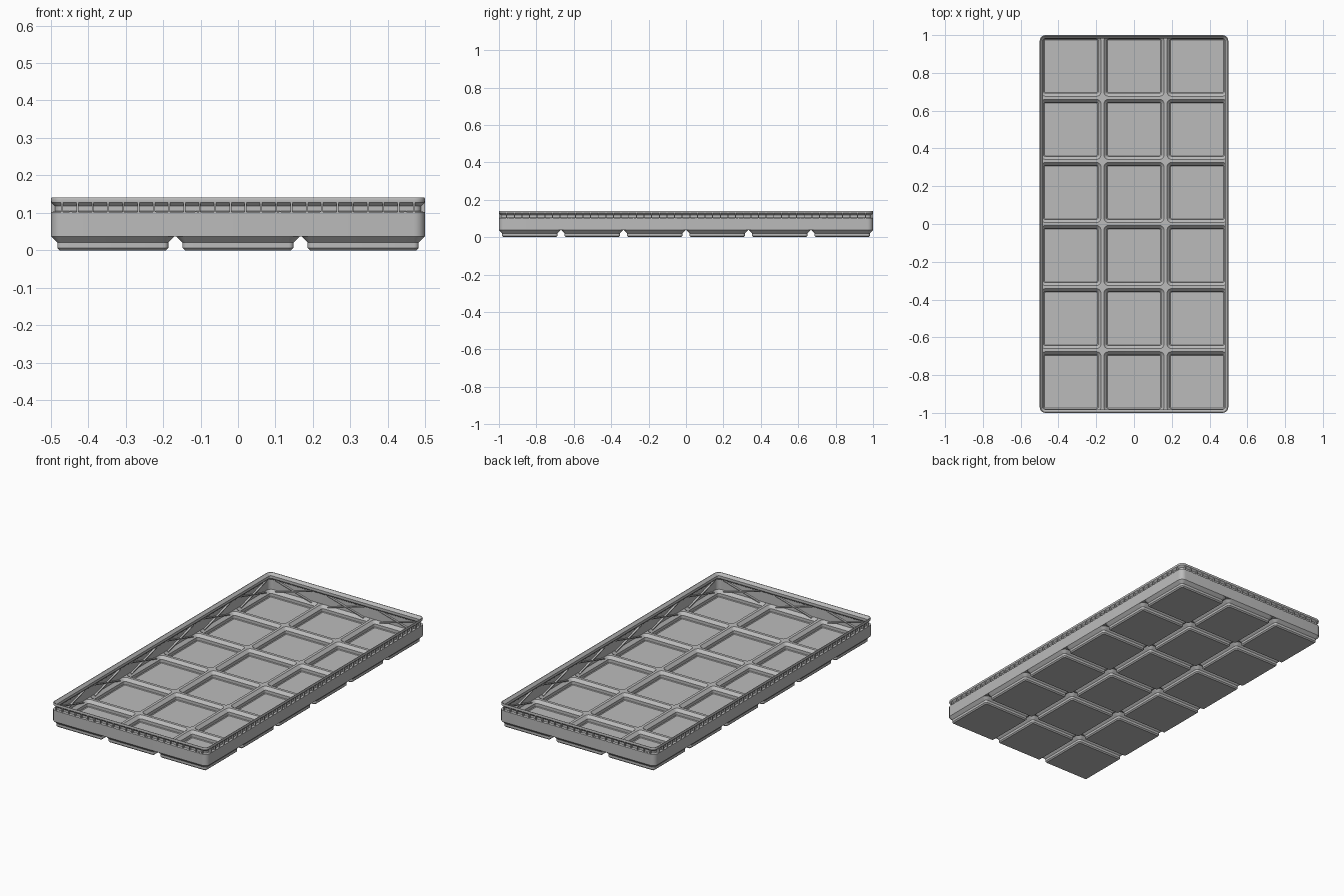
import bpy, bmesh, math
from mathutils import Vector, Matrix

if "Cube" in bpy.data.objects:
    bpy.data.objects.remove(bpy.data.objects["Cube"])

PITCH = 0.334          # cell spacing
COLS, ROWS = 3, 6
HX, HY = 0.499, 1.0    # half width and half length of the tray
SEG = 6                # segments per rounded corner

grey = bpy.data.materials.new("light grey plastic")
grey.diffuse_color = (0.5, 0.5, 0.5, 1)
grey.use_nodes = True
grey.node_tree.nodes["Principled BSDF"].inputs["Base Color"].default_value = grey.diffuse_color


def ring(cx, cy, hx, hy, r, z):
    """Counter-clockwise rounded rectangle with its corner signs."""
    pts = []
    for q, (sx, sy) in enumerate([(1, 1), (-1, 1), (-1, -1), (1, -1)]):
        for i in range(SEG + 1):
            a = math.pi / 2 * (q + i / SEG)
            pts.append((Vector((cx + sx * (hx - r) + r * math.cos(a),
                                cy + sy * (hy - r) + r * math.sin(a), z)), sx, sy))
    return pts


def loft(bm, rings, cap=False, closed=False):
    """Skin a row of rings, optionally capping the last or joining it to the first."""
    vs = [[bm.verts.new(p) for p in r] for r in rings]
    pairs = list(zip(vs, vs[1:])) + ([(vs[-1], vs[0])] if closed else [])
    n = len(vs[0])
    for a, b in pairs:
        for i in range(n):
            j = (i + 1) % n
            bm.faces.new((a[i], a[j], b[j], b[i]))
    if cap:
        bm.faces.new(vs[-1])


def finish(bm, name):
    bmesh.ops.remove_doubles(bm, verts=bm.verts, dist=1e-5)
    bmesh.ops.dissolve_degenerate(bm, edges=bm.edges, dist=1e-6)
    me = bpy.data.meshes.new(name)
    bm.to_mesh(me)
    bm.free()
    me.materials.append(grey)
    ob = bpy.data.objects.new(name, me)
    bpy.context.collection.objects.link(ob)
    bpy.ops.object.select_all(action='DESELECT')
    ob.select_set(True)
    bpy.context.view_layer.objects.active = ob
    bpy.ops.object.shade_smooth_by_angle(angle=math.radians(30))
    return ob


def cells():
    for c in range(COLS):
        for r in range(ROWS):
            yield c, r, (c - (COLS - 1) / 2) * PITCH, (r - (ROWS - 1) / 2) * PITCH


def pocket(bm, c, r, cx, cy, profile, edge):
    """One cell skin: square lattice border, then stepped rings down to a cap."""
    rings = [[p for p, _, _ in ring(cx, cy, h, h, rad, z)] for h, rad, z in profile]
    h, rad, z = profile[0]
    border = []
    for p, sx, sy in ring(cx, cy, h, h, rad, z):
        end_x = c == (COLS - 1 if sx > 0 else 0)
        end_y = r == (ROWS - 1 if sy > 0 else 0)
        if not (end_x and end_y):      # only the tray corners stay rounded
            p = Vector((sx * (HX - edge) if end_x else cx + sx * PITCH / 2,
                        sy * (HY - edge) if end_y else cy + sy * PITCH / 2, z))
        border.append(p)
    loft(bm, [border] + rings, cap=True)


# stepped feet: (half size, corner radius, height)
FOOT = [(0.165, 0.030, 0.0377), (0.148, 0.013, 0.0207),
        (0.148, 0.013, 0.0064), (0.1415, 0.0064, 0.0)]
# hollow inside each foot
HOLLOW = [(0.159, 0.024, 0.043), (0.1435, 0.010, 0.027),
          (0.1435, 0.010, 0.010), (0.1400, 0.007, 0.0065)]

bm = bmesh.new()
for cell in cells():
    pocket(bm, *cell, FOOT, 0.0)
bm_in = bmesh.new()
for cell in cells():
    pocket(bm_in, *cell, HOLLOW, 0.006)
bmesh.ops.reverse_faces(bm, faces=bm.faces) if sum(f.normal.z for f in bm.faces) > 0 else None
for b, up in ((bm, -1), (bm_in, 1)):
    b.normal_update()
    big = max(b.faces, key=lambda f: f.calc_area())
    if big.normal.z * up < 0:
        bmesh.ops.reverse_faces(b, faces=b.faces)
finish(bm, "feet")
finish(bm_in, "cell_floors")

# side wall and stacking lip: (inset, height), up the outside and down the inside
WALL = [(0.0, 0.0377), (0.0, 0.102), (0.011, 0.104), (0.011, 0.118), (0.001, 0.128),
        (0.0, 0.136), (0.002, 0.141), (0.005, 0.141), (0.018, 0.127), (0.018, 0.112),
        (0.006, 0.100), (0.006, 0.043)]
bm = bmesh.new()
loft(bm, [[p for p, _, _ in ring(0, 0, HX - d, HY - d, 0.03 - d, z)] for d, z in WALL],
     closed=True)
bmesh.ops.recalc_face_normals(bm, faces=bm.faces)
finish(bm, "wall_and_lip")


def box(bm, centre, size, rot=Matrix()):
    m = Matrix.Translation(centre) @ rot @ Matrix.Diagonal((*size, 1))
    bmesh.ops.create_cube(bm, size=1, matrix=m)


# short upright ribs around the outside of the lip
STEP = 0.0408
bm = bmesh.new()
for s in (-1, 1):
    for k in range(-12, 12):
        box(bm, ((k + 0.5) * STEP, s * (HY - 0.007), 0.116), (0.005, 0.013, 0.028))
    for k in range(-24, 24):
        box(bm, (s * (HX - 0.007), (k + 0.5) * STEP, 0.116), (0.013, 0.005, 0.028))
finish(bm, "lip_ribs")

# crossed braces on the inside of the wall, one pair per cell
bm = bmesh.new()
TILT = math.atan(0.28)
for s in (-1, 1):
    for t in (-TILT, TILT):
        for c in range(COLS):
            box(bm, ((c - 1) * PITCH, s * (HY - 0.0095), 0.070),
                (0.24, 0.015, 0.005), Matrix.Rotation(t, 4, 'Y'))
        for r in range(ROWS):
            box(bm, (s * (HX - 0.0095), (r - 2.5) * PITCH, 0.070),
                (0.015, 0.24, 0.005), Matrix.Rotation(t, 4, 'X'))
finish(bm, "wall_braces")
